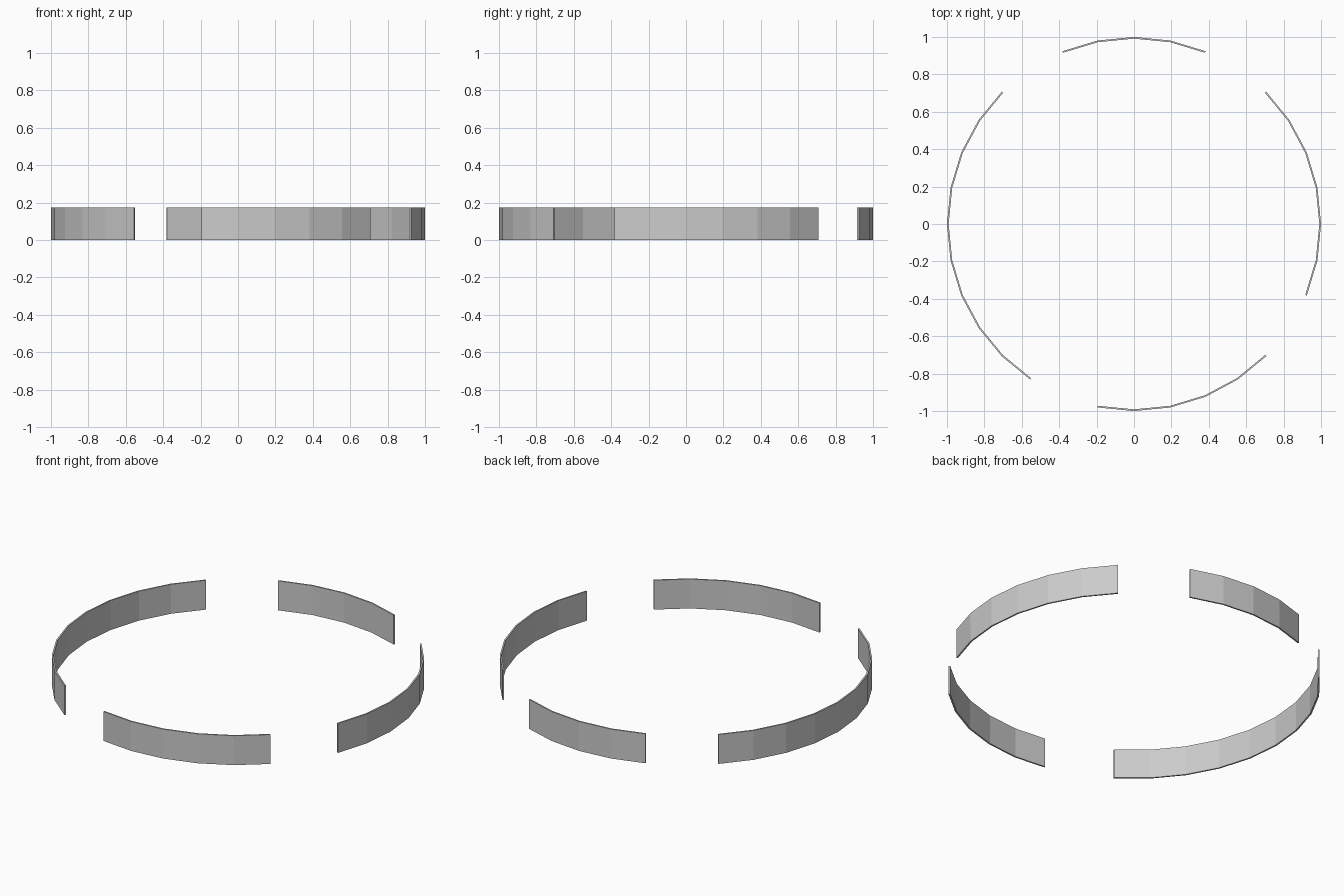
import bpy, bmesh
from math import radians, cos, sin

if "Cube" in bpy.data.objects:
    bpy.data.objects.remove(bpy.data.objects["Cube"])

STEP = 360 / 32            # ring has 32 flat sides
OUTER, INNER, HEIGHT = 1.0, 0.991, 0.174


def arc_band(name, first, last):
    """Thin curved wall between two step numbers of the ring."""
    bm = bmesh.new()
    rows = []
    for i in range(first, last + 1):
        a = radians(i * STEP)
        rows.append([bm.verts.new((r * cos(a), r * sin(a), z))
                     for r, z in ((OUTER, 0), (OUTER, HEIGHT), (INNER, HEIGHT), (INNER, 0))])
    for p, q in zip(rows, rows[1:]):
        for k in range(4):
            n = (k + 1) % 4
            bm.faces.new((p[k], q[k], q[n], p[n]))
    bm.faces.new(rows[0])
    bm.faces.new(rows[-1][::-1])
    bmesh.ops.recalc_face_normals(bm, faces=bm.faces)
    mesh = bpy.data.meshes.new(name)
    bm.to_mesh(mesh)
    bm.free()
    bpy.context.collection.objects.link(bpy.data.objects.new(name, mesh))


# Four separate wall sections of the broken ring
arc_band("right_wall", -2, 4)
arc_band("back_wall", 6, 10)
arc_band("left_wall", 12, 21)
arc_band("front_wall", 23, 28)
